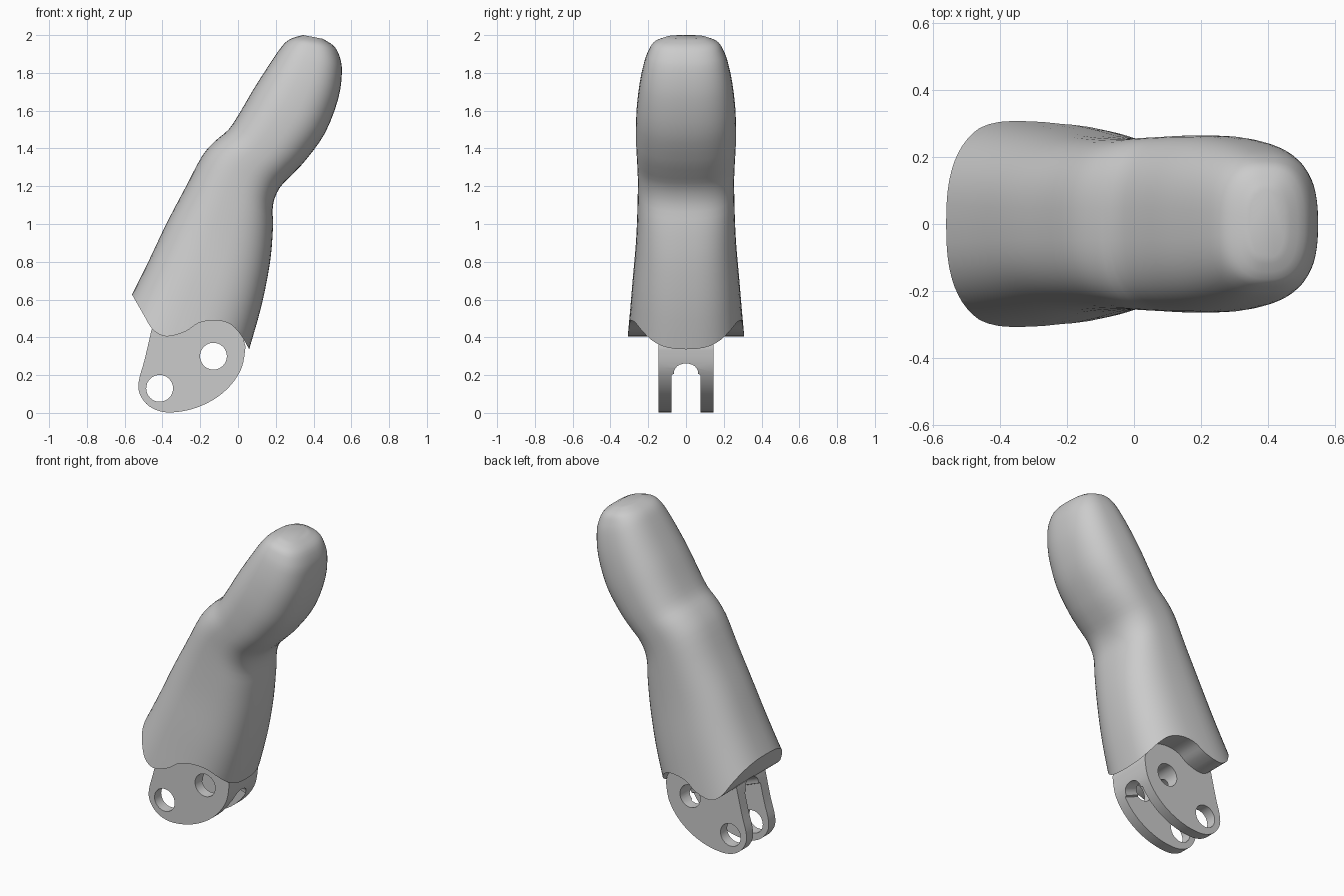
import bpy, bmesh
from math import cos, sin, pi, copysign
from mathutils import Vector

if "Cube" in bpy.data.objects:
    bpy.data.objects.remove(bpy.data.objects["Cube"])


def make_object(name, bm):
    bmesh.ops.recalc_face_normals(bm, faces=bm.faces)
    mesh = bpy.data.meshes.new(name)
    bm.to_mesh(mesh)
    bm.free()
    ob = bpy.data.objects.new(name, mesh)
    bpy.context.collection.objects.link(ob)
    return ob


def smooth_path(points, steps):
    """Catmull-Rom interpolation of tuples of any length."""
    out = []
    n = len(points)
    for i in range(n - 1):
        p0, p1, p2, p3 = (points[min(max(k, 0), n - 1)] for k in range(i - 1, i + 3))
        for s in range(steps):
            t = s / steps
            out.append(tuple(
                0.5 * (2 * b + (c - a) * t + (2 * a - 5 * b + 4 * c - d) * t * t
                       + (3 * b - a - 3 * c + d) * t ** 3)
                for a, b, c, d in zip(p0, p1, p2, p3)))
    return out + [points[-1]]


def prism(name, points, offset):
    bm = bmesh.new()
    face = bm.faces.new([bm.verts.new(p) for p in points])
    new = bmesh.ops.extrude_face_region(bm, geom=[face])["geom"]
    # keep the starting cap so that the solid is closed
    verts = [g for g in new if isinstance(g, bmesh.types.BMVert)]
    bmesh.ops.translate(bm, verts=verts, vec=offset)
    if not face.is_valid:
        bmesh.ops.holes_fill(bm, edges=bm.edges)
    return make_object(name, bm)


def side_prism(name, outline, half):
    return prism(name, [(x, -half, z) for x, z in outline], (0, 2 * half, 0))


def cut(ob, cutter):
    mod = ob.modifiers.new("cut", "BOOLEAN")
    mod.operation, mod.solver, mod.object = "DIFFERENCE", "EXACT", cutter
    bpy.context.view_layer.objects.active = ob
    bpy.ops.object.modifier_apply(modifier=mod.name)


# Finger shell: rounded sections given as back x, z, pad x, z, half width
sections = [
    (-.71, .34, -.01, .10, .325), (-.56, .63, .06, .34, .30),
    (-.47, .81, .125, .57, .283), (-.38, 1.0, .17, .80, .265),
    (-.28, 1.19, .185, .98, .257), (-.19, 1.36, .185, 1.10, .255),
    (-.12, 1.44, .22, 1.19, .258), (-.05, 1.50, .29, 1.265, .262),
    (.01, 1.59, .36, 1.34, .265), (.08, 1.71, .46, 1.48, .262),
    (.15, 1.82, .53, 1.66, .245), (.21, 1.91, .55, 1.80, .22),
    (.25, 1.96, .54, 1.88, .195), (.29, 1.985, .51, 1.94, .165),
    (.345, 2.0, .45, 1.98, .10)]
SIDES = 56
bm = bmesh.new()
rings = []
for bx, bz, px, pz, w in smooth_path(sections, 3):
    back, pad = Vector((bx, 0, bz)), Vector((px, 0, pz))
    mid, half = (back + pad) / 2, (pad - back) / 2
    ring = []
    for i in range(SIDES):
        a = 2 * pi * i / SIDES
        u = copysign(abs(cos(a)) ** (2 / 2.6), cos(a))
        v = copysign(abs(sin(a)) ** (2 / 2.6), sin(a))
        ring.append(bm.verts.new(mid + half * u + Vector((0, w * v, 0))))
    rings.append(ring)
for lo, hi in zip(rings, rings[1:]):
    for i in range(SIDES):
        j = (i + 1) % SIDES
        bm.faces.new((lo[i], lo[j], hi[j], hi[i]))
bm.faces.new(rings[0])
bm.faces.new(rings[-1])
finger = make_object("finger_shell", bm)

# Wavy lower rim of the shell
rim = smooth_path([(-.56, .625), (-.50, .52), (-.45, .44), (-.38, .405), (-.28, .43),
                   (-.21, .475), (-.13, .49), (-.05, .475), (.01, .42), (.06, .335)], 4)
rim_cutter = side_prism("rim_cutter", [(-.95, -.3), (-.95, .78), (-.66, .78)] + rim
                        + [(.3, .1), (.3, -.3)], .6)

# Hinge bracket with rounded outline
lower = smooth_path([(-.46, .43), (-.495, .28), (-.525, .17), (-.52, .10), (-.47, .035),
                     (-.38, .003), (-.25, .018), (-.13, .07), (-.04, .145),
                     (.02, .24), (.04, .35)], 4)
bracket = side_prism("hinge_bracket", lower + [(0, .50), (-.10, .56), (-.42, .56)], .145)

# Central slot with an arched roof, sloping up towards the back
arch = [(.065 * cos(pi * i / 12), .195 + .065 * sin(pi * i / 12) ** .8) for i in range(13)]
slot_yz = [(.078, -.5), (.078, .19)] + arch + [(-.078, .19), (-.078, -.5)]
slot_cutter = prism("slot_cutter", [(.23, y, z - .08) for y, z in slot_yz], (-.85, 0, .34))

# Two pin holes
holes = []
for x, z in ((-.415, .13), (-.13, .30)):
    circle = [(x + .071 * cos(2 * pi * i / 32), z + .071 * sin(2 * pi * i / 32))
              for i in range(32)]
    holes.append(side_prism("pin_hole_cutter", circle, .4))

cut(finger, rim_cutter)
cut(finger, slot_cutter)
for tool in [slot_cutter] + holes:
    cut(bracket, tool)
for tool in [rim_cutter, slot_cutter] + holes:
    bpy.data.objects.remove(tool)

# Smooth shading with crisp rims
for ob in (finger, bracket):
    bpy.ops.object.select_all(action="DESELECT")
    ob.select_set(True)
    bpy.context.view_layer.objects.active = ob
    bpy.ops.object.shade_smooth_by_angle(angle=0.6)
